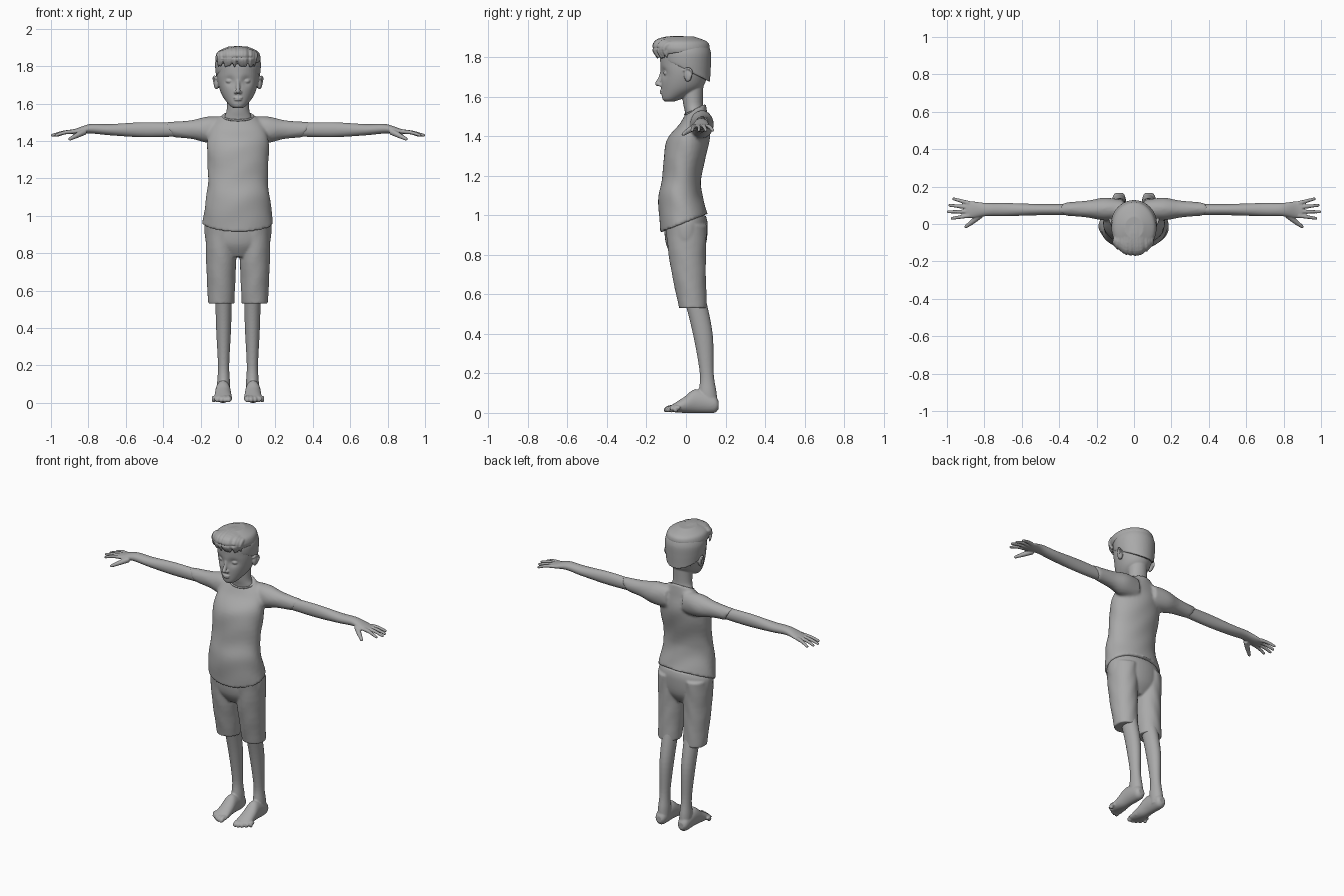
import bpy, bmesh, math, random
from mathutils import Vector, Matrix

random.seed(4)
cube = bpy.data.objects.get("Cube")
if cube:
    bpy.data.objects.remove(cube)

colour = (.4, .4, .4, 1)
grey = bpy.data.materials.new("plain grey")
grey.use_nodes = True
grey.diffuse_color = colour
grey.node_tree.nodes["Principled BSDF"].inputs["Base Color"].default_value = colour

SIDES = {"left": 1, "right": -1}


def spline(before, start, end, after, t):
    """Catmull-Rom interpolation written as a Hermite blend."""
    slope_in, slope_out = (end - before) / 2, (after - start) / 2
    ease = t * t * (3 - 2 * t)
    return (start + (end - start) * ease
            + slope_in * t * (1 - t) ** 2 - slope_out * t * t * (1 - t))


def refine(rows, steps):
    """Smoothly interpolate a short list of equal-length rows."""
    padded = [rows[0], *rows, rows[-1]]
    smooth_rows = []
    for window in zip(padded, padded[1:], padded[2:], padded[3:]):
        for step in range(steps):
            smooth_rows.append([spline(*values, step / steps) for values in zip(*window)])
    return smooth_rows + [list(rows[-1])]


def circle(count):
    return [(math.cos(math.tau * i / count), math.sin(math.tau * i / count)) for i in range(count)]


def skin(bm, loops):
    """Bridge loops of points into a closed shell."""
    rings = [[bm.verts.new(point) for point in loop] for loop in loops]
    for lower, upper in zip(rings, rings[1:]):
        for i in range(len(lower)):
            bm.faces.new((lower[i - 1], lower[i], upper[i], upper[i - 1]))
    bm.faces.new(reversed(rings[0]))
    bm.faces.new(rings[-1])
    return [vert for ring in rings for vert in ring]


def loft(bm, rows, axis="z", side=1, centre=0, first_tilt=0, last_tilt=0, ripple=0):
    """Rows: position along axis, second centre, first radius, second radius."""
    loops = []
    rows = refine(rows, 6)
    for index, (along, middle, radius_a, radius_b) in enumerate(rows):
        f = index / (len(rows) - 1)
        tilt = first_tilt * (1 - f) ** 4 + last_tilt * f ** 4
        loop = []
        for c, s in circle(48):
            fold = 1 + ripple * math.sin(42 * along + 6 * s * c + c)
            a = centre + radius_a * fold * c
            b = middle + radius_b * fold * s
            q = along + tilt * radius_b * s
            x, y, z = {"z": (a, b, q), "x": (q, a, b), "y": (a, q, b)}[axis]
            loop.append((x * side, y, z))
        loops.append(loop)
    return skin(bm, loops)


def tube(bm, points, radii, side=1):
    """Round-ended tube through points, with one radius at each point."""
    rows = refine([(x * side, y, z, r) for (x, y, z), r in zip(points, radii)], 4)
    path = [Vector(row[:3]) for row in rows]
    loops = []

    def ring(position, direction, radius):
        turn = direction.to_track_quat("Z", "Y")
        loops.append([position + turn @ Vector((radius * c, radius * s, 0)) for c, s in circle(12)])

    for i, position in enumerate(path):
        direction = (path[min(i + 1, len(path) - 1)] - path[max(i - 1, 0)]).normalized()
        ring(position, direction, rows[i][3])
    radius = rows[-1][3]
    for bulge in (.6, .9):
        ring(path[-1] + direction * radius * bulge, direction, radius * (1 - bulge ** 2))
    skin(bm, loops)


def ball(bm, position, size):
    matrix = Matrix.Translation(position) @ Matrix.Diagonal((*size, 1))
    bmesh.ops.create_uvsphere(bm, u_segments=20, v_segments=12, radius=1, matrix=matrix)


def finish(name, bm, voxel, smoothing=2):
    """Fuse overlapping shells into one soft surface."""
    bmesh.ops.recalc_face_normals(bm, faces=bm.faces)
    mesh = bpy.data.meshes.new(name)
    bm.to_mesh(mesh)
    bm.free()
    mesh.materials.append(grey)
    mesh.polygons.foreach_set("use_smooth", [True] * len(mesh.polygons))
    obj = bpy.data.objects.new(name, mesh)
    bpy.context.collection.objects.link(obj)
    fuse = obj.modifiers.new("fuse", "REMESH")
    fuse.mode = "VOXEL"
    fuse.voxel_size = voxel
    fuse.use_smooth_shade = True
    soften = obj.modifiers.new("soften", "SMOOTH")
    soften.factor = .5
    soften.iterations = smoothing


# Shirt: torso with a dipping hem, and sleeves cut at a slant
bm = bmesh.new()
loft(bm, [(.96, -.01, .19, .12), (1.1, -.03, .17, .11), (1.2, -.02, .16, .1),
          (1.38, .01, .165, .11), (1.48, .04, .14, .07), (1.54, .05, .08, .05)],
     first_tilt=.4, last_tilt=.5, ripple=.01)
for side in SIDES.values():
    loft(bm, [(.06, 1.46, .05, .07), (.16, 1.46, .06, .07), (.25, 1.46, .045, .05),
              (.37, 1.46, .035, .04)],
         axis="x", side=side, centre=.08, last_tilt=.6, ripple=.01)
finish("shirt", bm, .009, smoothing=3)

# Collar band: a ring that dips at the front
bm = bmesh.new()
loop = [(.08 * s, .045 - .05 * c, 1.53 - .02 * c) for c, s in circle(16)]
tube(bm, loop + loop[:1], [.006] * 17)
finish("collar", bm, .004, smoothing=1)

# Shorts: hips and two legs
bm = bmesh.new()
loft(bm, [(.78, 0, .09, .06), (.85, 0, .165, .1), (.95, 0, .18, .11), (1, 0, .16, .1)])
for side in SIDES.values():
    loft(bm, [(.53, .035, .07, .07), (.75, .01, .08, .09), (.95, 0, .085, .105)],
         side=side, centre=.09, ripple=.01)
finish("shorts", bm, .007)

# Legs with feet and a row of toes shrinking outwards
for name, side in SIDES.items():
    bm = bmesh.new()
    loft(bm, [(.03, .12, .035, .04), (.1, .11, .035, .045), (.2, .105, .03, .035),
              (.4, .085, .04, .05), (.6, .04, .045, .055)], side=side, centre=.077)
    loft(bm, [(.165, .04, .02, .02), (.14, .045, .035, .045), (.05, .06, .04, .06),
              (-.01, .04, .045, .04), (-.08, .02, .05, .015)],
         axis="y", side=side, centre=.08)
    for toe in range(5):
        x, tip = .05 + .02 * toe, -.1 + .003 * toe ** 2
        size = .015 - .001 * toe
        tube(bm, [(x, -.03, .025), (x, tip / 2 - .03, .025), (x, tip, size)], [size] * 3, side)
    finish(name + "_leg", bm, .005)

# Arms with hands and fanned fingers
for name, side in SIDES.items():
    bm = bmesh.new()
    loft(bm, [(.28, 1.46, .03, .035), (.5, 1.46, .03, .04), (.68, 1.46, .035, .03),
              (.79, 1.465, .035, .025), (.87, 1.45, .045, .015), (.9, 1.45, .04, .01)],
         axis="x", side=side, centre=.077)
    for finger in range(4):
        root = Vector((.88, .045 + .022 * finger, 1.45))
        tip = Vector((1 - .02 * abs(finger - 1.3), .03 + .035 * finger, 1.43))
        knuckle = root.lerp(tip, .5) + Vector((0, 0, .005))
        tube(bm, [root, knuckle, tip], [.012, .01, .008], side)
    tube(bm, [(.82, .05, 1.45), (.86, .015, 1.43), (.9, -.015, 1.41)], [.018, .014, .009], side)
    finish(name + "_arm", bm, .0042)

# Head: skull with pressed-in eye sockets, then neck and features
bm = bmesh.new()
skull = loft(bm, [(1.575, -.085, .02, .02), (1.59, -.07, .045, .05), (1.64, -.025, .083, .1),
                  (1.7, -.01, .105, .117), (1.76, -.007, .113, .123), (1.83, -.005, .11, .12),
                  (1.88, 0, .06, .07)])
for vert in skull:
    if vert.co.y < 0:
        away = Vector((abs(vert.co.x) - .045, vert.co.z - 1.72)).length
        vert.co.y += .013 * math.exp(-(away / .025) ** 2)
loft(bm, [(1.45, .05, .08, .05), (1.52, .045, .075, .05), (1.57, .035, .06, .05),
          (1.69, .03, .06, .06)])
tube(bm, [(0, -.12, 1.73), (0, -.13, 1.695), (0, -.145, 1.665)], [.009, .01, .013])
for height, width in ((1.63, .024), (1.62, .02)):
    ball(bm, (0, -.125, height), (width, .009, .005))
for side in SIDES.values():
    ball(bm, (.012 * side, -.13, 1.66), (.01, .013, .009))
    ball(bm, (.045 * side, -.1, 1.72), (.02, .015, .012))
    ball(bm, (.115 * side, .01, 1.71), (.013, .02, .035))
    tube(bm, [(.115, -.01, 1.73), (.127, .01, 1.745), (.13, .03, 1.725), (.12, .015, 1.685)],
         [.006] * 4, side)
finish("head", bm, .0045)

# Short hair, sloping from the forehead down to the nape
bm = bmesh.new()
loft(bm, [(1.735, 0, .114, .122), (1.77, 0, .12, .126), (1.82, 0, .122, .127), (1.86, 0, .11, .115)],
     first_tilt=-.5)
finish("short_hair", bm, .006)

# Longer top hair with separate locks swept over the forehead
bm = bmesh.new()
loft(bm, [(1.825, -.015, .118, .13), (1.85, -.02, .12, .14), (1.88, -.02, .105, .125),
          (1.905, -.02, .05, .06)], first_tilt=.1)
for lock in range(-6, 7):
    x, jitter = .016 * lock, random.uniform(-.008, .008)
    curve = (lock / 6) ** 2
    back, drop = .05 * curve, .03 * curve
    swept = x + jitter
    tube(bm, [(x * .6, .06, 1.89 - drop / 2), (x * .9, -.05, 1.897 - drop),
              (swept, back - .14, 1.88 - drop / 2), (swept, back - .16, 1.84),
              (swept + jitter, back - .145, 1.795 + abs(jitter))],
         [.008, .012, .014, .012, .005])
finish("top_hair", bm, .005, smoothing=1)
